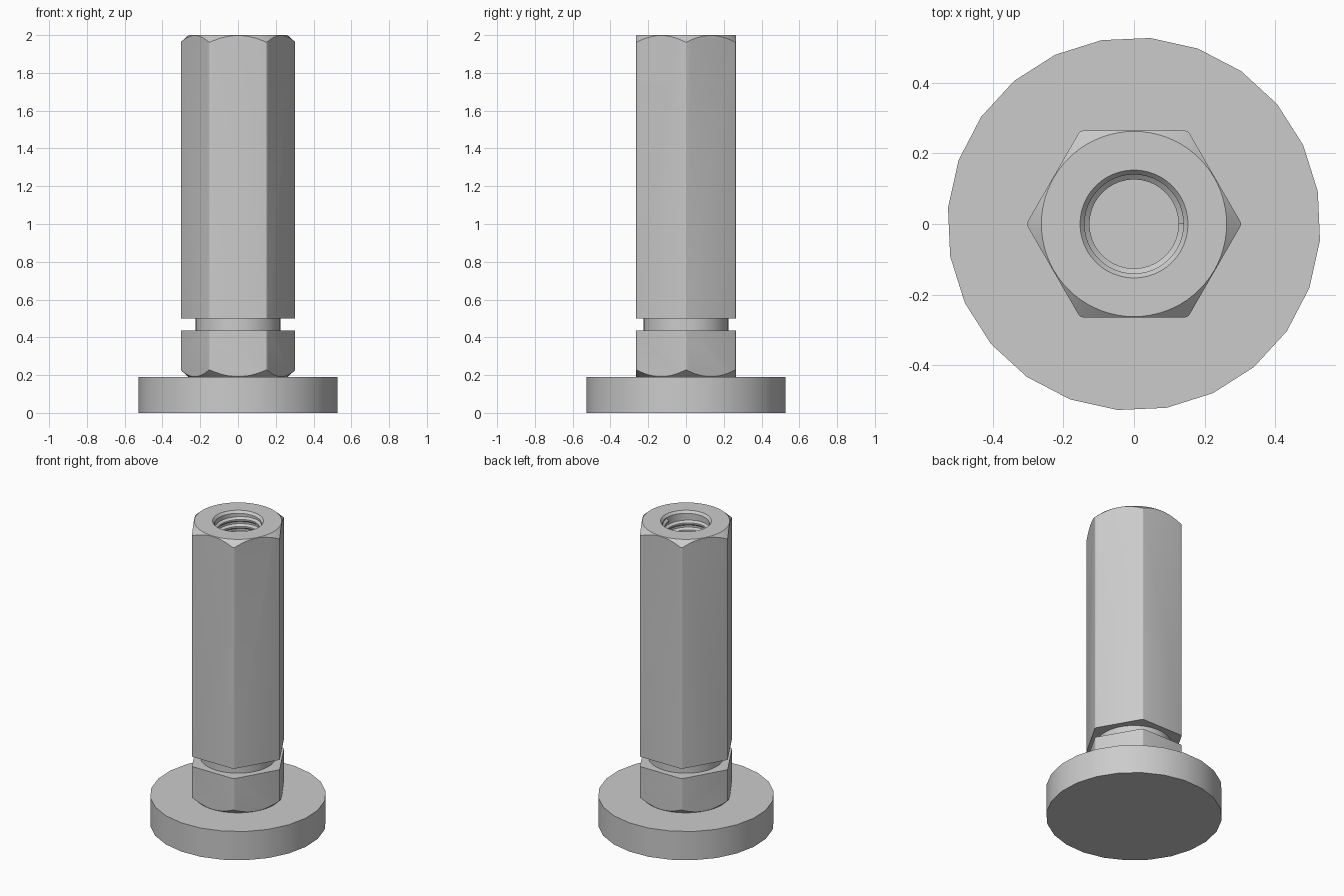
import bpy, bmesh
from math import pi, cos, sin, radians

if "Cube" in bpy.data.objects:
    bpy.data.objects.remove(bpy.data.objects["Cube"])

steel = bpy.data.materials.new("grey steel")
steel.use_nodes = True
STEEL = (0.6, 0.6, 0.6, 1)
steel.diffuse_color = STEEL
steel.node_tree.nodes["Principled BSDF"].inputs["Base Color"].default_value = STEEL


def finish(name, bm):
    bmesh.ops.recalc_face_normals(bm, faces=bm.faces[:])
    mesh = bpy.data.meshes.new(name)
    bm.to_mesh(mesh)
    bm.free()
    mesh.materials.append(steel)
    obj = bpy.data.objects.new(name, mesh)
    bpy.context.collection.objects.link(obj)
    return obj


def select(obj):
    bpy.ops.object.select_all(action="DESELECT")
    obj.select_set(True)
    bpy.context.view_layer.objects.active = obj


def smooth(obj, degrees):
    select(obj)
    bpy.ops.object.shade_smooth_by_angle(angle=radians(degrees))


def lathe(name, profile, sides, start=0.0):
    """Closed solid of revolution from (radius, height) pairs."""
    bm = bmesh.new()
    turn = 2 * pi / sides
    rings = [[bm.verts.new((r * cos(start + i * turn), r * sin(start + i * turn), z))
              for i in range(sides)] for r, z in profile]
    for a, b in zip(rings, rings[1:]):
        for i in range(sides):
            j = (i + 1) % sides
            bm.faces.new((a[i], a[j], b[j], b[i]))
    bm.faces.new(rings[0])
    bm.faces.new(rings[-1])
    return finish(name, bm)


def hex_bar(name, bottom, top):
    """Hexagonal prism with slightly rounded upright edges."""
    obj = lathe(name, [(HEX, bottom), (HEX, top)], 6)
    bm = bmesh.new()
    bm.from_mesh(obj.data)
    upright = [e for e in bm.edges if abs(e.verts[0].co.z - e.verts[1].co.z) > 0.01]
    bmesh.ops.bevel(bm, geom=upright, offset=0.009, segments=3, profile=0.5, affect="EDGES")
    bm.to_mesh(obj.data)
    bm.free()
    return obj


def cut(obj, cutter, operation):
    mod = obj.modifiers.new("cut", "BOOLEAN")
    mod.operation = operation
    mod.solver = "EXACT"
    mod.object = cutter
    select(obj)
    bpy.ops.object.modifier_apply(modifier=mod.name)
    bpy.data.objects.remove(cutter)


HEX = 0.305            # corner radius of the hexagons
FLAT = 0.262           # radius of the turned end faces
WIDE = 0.4             # outer radius of the chamfer cutters
DROP = (WIDE - FLAT) * 0.9
FLOOR = 1.2            # bottom of the threaded hole

# Round foot plate
foot = lathe("foot_plate", [(0.528, 0), (0.528, 0.19)], 24, radians(-5))
smooth(foot, 30)

# Lock nut, chamfered underneath
nut = hex_bar("lock_nut", 0.19, 0.435)
cut(nut, lathe("nut_cutter", [(FLAT, 0.19), (WIDE, 0.19 + DROP), (WIDE, 0.6)], 72), "INTERSECT")
smooth(nut, 12)

# Round neck between nut and sleeve
neck = lathe("neck", [(0.225, 0.42), (0.225, 0.515)], 40)
smooth(neck, 30)

# Long hexagonal sleeve, chamfered on top and bored
sleeve = hex_bar("hex_sleeve", 0.5, 2.0)
cut(sleeve, lathe("sleeve_cutter", [(WIDE, 0.3), (WIDE, 2 - DROP), (FLAT, 2)], 72), "INTERSECT")
cut(sleeve, lathe("bore_cutter", [(0.14, FLOOR), (0.14, 1.985), (0.157, 2.005)], 48), "DIFFERENCE")
smooth(sleeve, 12)

# Helical thread ridge inside the bore
PITCH, STEPS = 0.046, 40
turns = int((1.965 - FLOOR) / PITCH)
section = [(0.144, 0.02), (0.126, 0.005), (0.126, -0.005), (0.144, -0.02)]
bm = bmesh.new()
previous = first = None
for k in range(turns * STEPS + 1):
    a = 2 * pi * k / STEPS
    height = 1.962 - PITCH * k / STEPS
    ring = [bm.verts.new((r * cos(a), r * sin(a), height + dz)) for r, dz in section]
    if previous:
        for i in range(4):
            j = (i + 1) % 4
            bm.faces.new((previous[i], previous[j], ring[j], ring[i]))
    first = first or ring
    previous = ring
bm.faces.new(first)
bm.faces.new(previous)
thread = finish("internal_thread", bm)
smooth(thread, 30)
